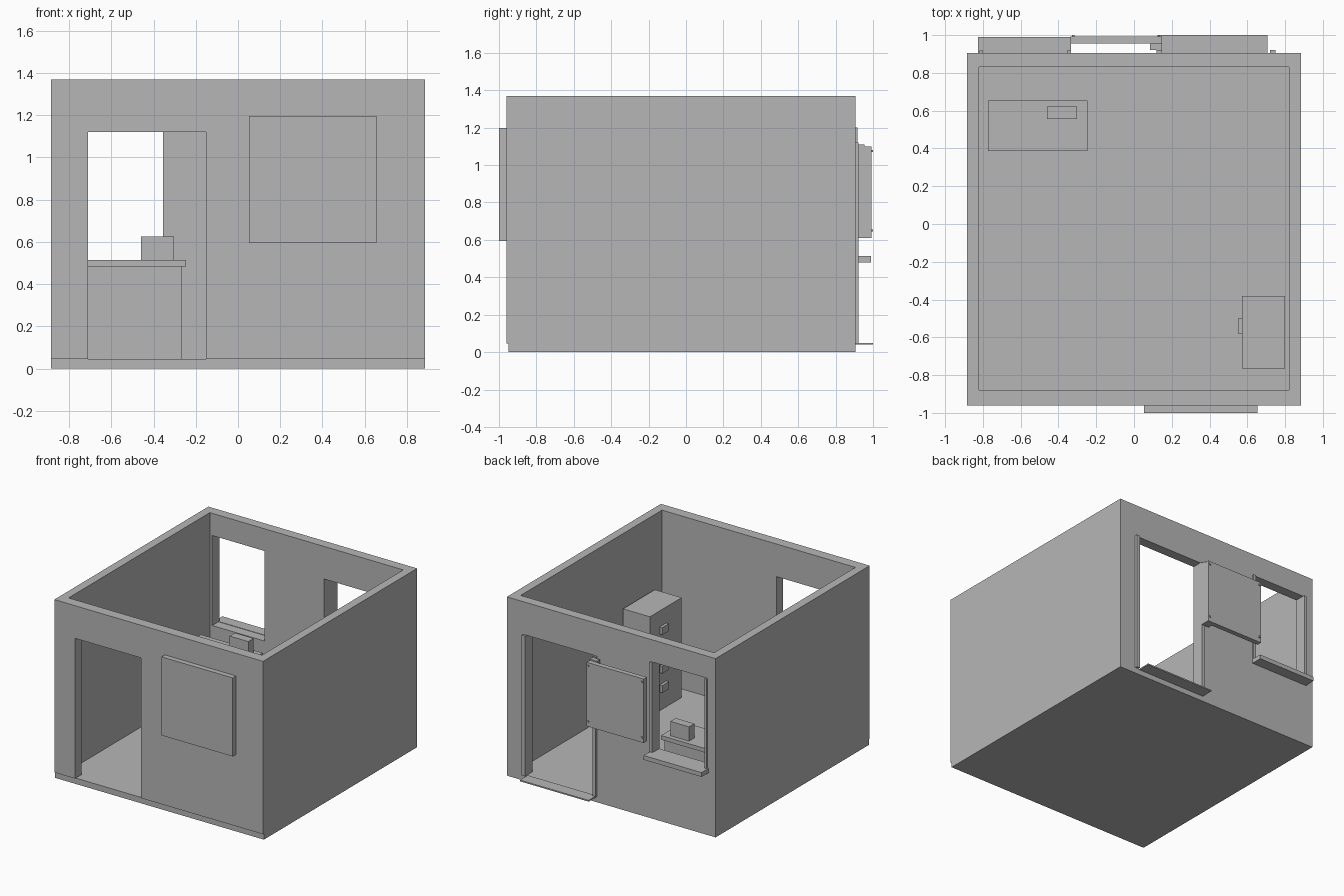
import bpy, bmesh

if "Cube" in bpy.data.objects:
    bpy.data.objects.remove(bpy.data.objects["Cube"])

grey = bpy.data.materials.new("plain_grey")
grey.diffuse_color = (0.47, 0.47, 0.47, 1)
grey.use_nodes = True
grey.node_tree.nodes["Principled BSDF"].inputs["Base Color"].default_value = grey.diffuse_color


def box(name, x, y, z):
    """Axis-aligned box from (min, max) ranges."""
    bm = bmesh.new()
    bmesh.ops.create_cube(bm, size=1)
    for v in bm.verts:
        v.co = [r[0] if c < 0 else r[1] for c, r in zip(v.co, (x, y, z))]
    mesh = bpy.data.meshes.new(name)
    bm.to_mesh(mesh)
    bm.free()
    mesh.materials.append(grey)
    obj = bpy.data.objects.new(name, mesh)
    bpy.context.collection.objects.link(obj)
    return obj


def cut(target, x, y, z):
    """Cut a box out of the target, then remove the cutter."""
    cutter = box("cutter", x, y, z)
    cutter.hide_render = True
    mod = target.modifiers.new("opening", "BOOLEAN")
    mod.operation = "DIFFERENCE"
    mod.solver = "EXACT"
    mod.object = cutter
    bpy.context.view_layer.objects.active = target
    bpy.ops.object.modifier_apply(modifier=mod.name)
    bpy.data.objects.remove(cutter)


FLOOR, TOP = 0.045, 1.37

# Floor slab and open-topped walls
box("floor", (-0.885, 0.885), (-0.95, 0.905), (0, FLOOR))
walls = box("walls", (-0.885, 0.885), (-0.96, 0.905), (FLOOR, TOP))
cut(walls, (-0.82, 0.82), (-0.88, 0.83), (-0.2, 1.6))
cut(walls, (-0.71, -0.152), (-1.1, -0.8), (-0.2, 1.12))     # front doorway
cut(walls, (0.148, 0.72), (0.75, 1.0), (-0.2, 1.12))        # back doorway
cut(walls, (-0.80, -0.355), (0.75, 1.0), (0.51, 1.2))       # back window

# Board on the front wall
box("front_board", (0.052, 0.655), (-1.0, -0.96), (0.595, 1.197))

# Back door posts and step
for side, x in (("left", (0.12, 0.148)), ("right", (0.72, 0.748))):
    box("door_post_" + side, x, (0.905, 0.922), (FLOOR, 1.12))
box("door_step", (0.125, 0.708), (0.905, 1.0), (0.04, 0.05))

# Back window posts and sill
for side, x in (("left", (-0.818, -0.80)), ("right", (-0.355, -0.333))):
    box("window_post_" + side, x, (0.905, 0.918), (0.513, 1.2))
box("window_sill", (-0.825, -0.333), (0.905, 0.99), (0.48, 0.513))

# Shutter panel standing off the back wall, with bracket and corner studs
box("shutter", (-0.337, 0.148), (0.955, 0.993), (0.61, 1.10))
box("shutter_bracket", (0.085, 0.148), (0.922, 0.955), (0.61, 1.11))
for x in (-0.322, 0.132):
    for z in (0.65, 1.075):
        box("shutter_stud", (x - 0.006, x + 0.006), (0.993, 1.0), (z - 0.006, z + 0.006))

# Desk with a small box on it
box("desk_body", (-0.755, -0.265), (0.40, 0.64), (FLOOR, 0.483))
box("desk_top", (-0.773, -0.247), (0.387, 0.655), (0.483, 0.515))
box("desk_box", (-0.46, -0.302), (0.556, 0.621), (0.515, 0.625))

# Drawer cabinet with four handles
box("cabinet", (0.572, 0.80), (-0.765, -0.38), (FLOOR, 0.81))
for i in range(4):
    z = 0.215 + 0.148 * i
    box("drawer_handle", (0.55, 0.572), (-0.58, -0.50), (z - 0.028, z + 0.028))
